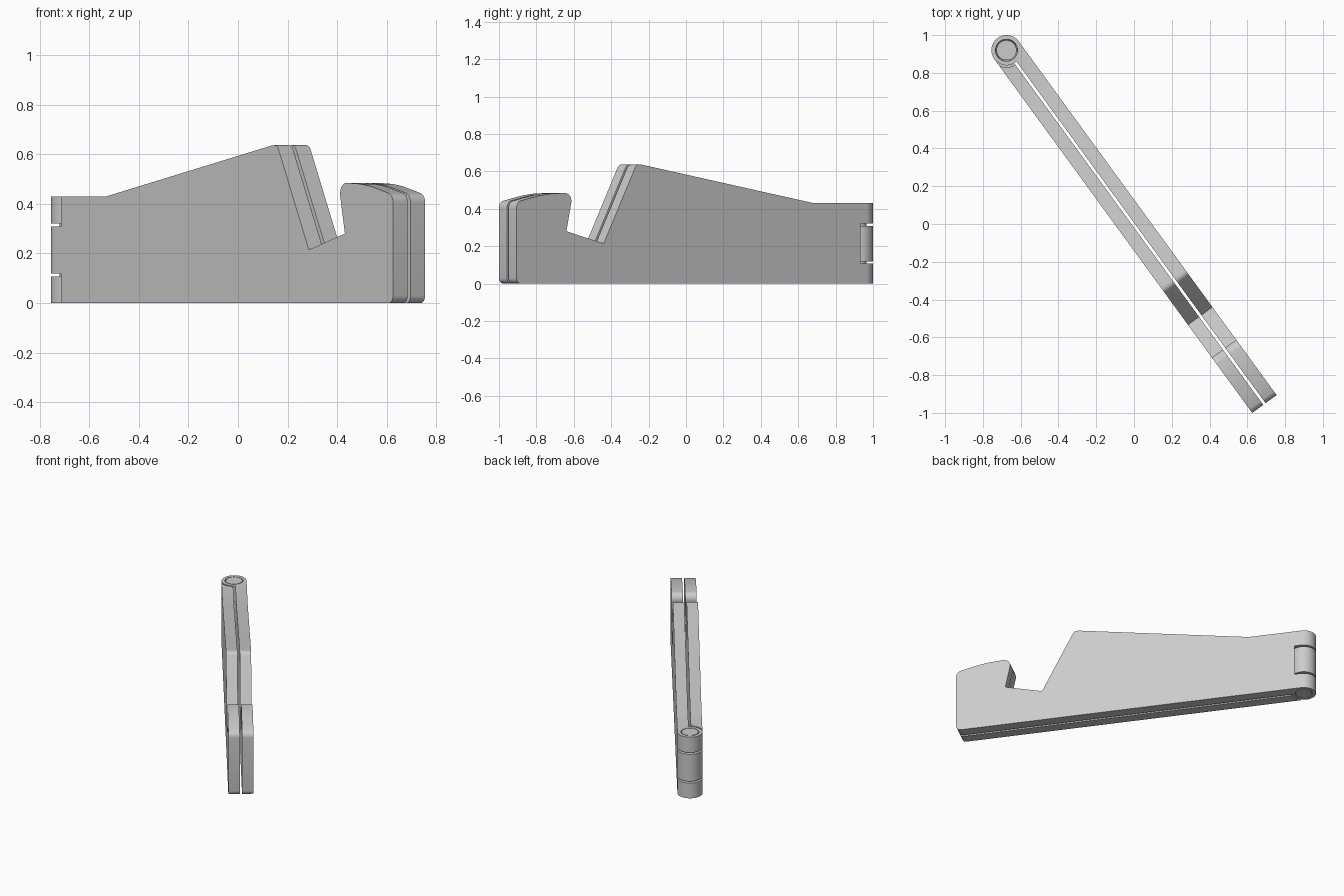
import bpy, bmesh, math
from mathutils import Matrix

if "Cube" in bpy.data.objects:
    bpy.data.objects.remove(bpy.data.objects["Cube"])

grey = bpy.data.materials.new("plain grey")
grey.diffuse_color = (0.6, 0.6, 0.6, 1)
grey.use_nodes = True
grey.node_tree.nodes["Principled BSDF"].inputs["Base Color"].default_value = grey.diffuse_color

# Local frame: u runs along the clip from the hinge axis, v across it, z up
PLACE = Matrix.Translation((-0.675, 0.92, 0)) @ Matrix.Rotation(math.atan2(-0.808, 0.589), 4, 'Z')
R, CLEAR, HALF_GAP = 0.08, 0.09, 0.0075
TOP = 0.43
LOW, HIGH = (0.107, 0.119), (0.309, 0.321)   # slits between the knuckles


def finish(name, bm):
    bmesh.ops.recalc_face_normals(bm, faces=bm.faces[:])
    me = bpy.data.meshes.new(name)
    bm.to_mesh(me)
    bm.free()
    ob = bpy.data.objects.new(name, me)
    bpy.context.collection.objects.link(ob)
    me.materials.append(grey)
    ob.matrix_world = PLACE
    return ob


def turned(name, rings, sides=64):
    """Solid of revolution about the hinge axis from (radius, z) rings."""
    bm = bmesh.new()
    loops = [[bm.verts.new((r * math.cos(2 * math.pi * i / sides),
                            r * math.sin(2 * math.pi * i / sides), z))
              for i in range(sides)] for r, z in rings]
    for a, b in zip(loops, loops[1:]):
        for i in range(sides):
            j = (i + 1) % sides
            bm.faces.new((a[i], a[j], b[j], b[i]))
    bm.faces.new(loops[0])
    bm.faces.new(loops[-1])
    return finish(name, bm)


def arc(cu, cz, r, a0, a1, n=6):
    return [(cu + r * math.cos(math.radians(a0 + (a1 - a0) * i / n)),
             cz + r * math.sin(math.radians(a0 + (a1 - a0) * i / n))) for i in range(n + 1)]


def boolean(ob, other, op):
    m = ob.modifiers.new(op.lower(), 'BOOLEAN')
    m.object, m.operation, m.solver = other, op, 'EXACT'
    bpy.context.view_layer.objects.active = ob
    bpy.ops.object.modifier_apply(modifier=m.name)
    bpy.data.objects.remove(other)


def smooth(ob):
    bpy.ops.object.select_all(action='DESELECT')
    ob.select_set(True)
    bpy.context.view_layer.objects.active = ob
    bpy.ops.object.shade_smooth_by_angle(angle=math.radians(30))


# Side profile: sloped back, V notch, hooked nose
profile = ([(0, 0)] + arc(2.288, 0.03, 0.03, -90, 0)
           + arc(2.278, 0.405, 0.04, 0, 68)
           + [(2.23, 0.457), (2.16, 0.472), (2.09, 0.481)]
           + arc(1.999, 0.441, 0.044, 90, 190, 8)
           + [(1.988, 0.28), (1.741, 0.215)]
           + arc(1.504, 0.603, 0.034, 28, 90)
           + [(1.488, 0.636), (0.35, TOP), (0, TOP)])


def arm(name, side, knuckles, gaps):
    bm = bmesh.new()
    inner = [bm.verts.new((u, side * HALF_GAP, z)) for u, z in profile]
    outer = [bm.verts.new((u, side * R, z)) for u, z in profile]
    bm.faces.new(inner)
    bm.faces.new(outer)
    for i in range(len(profile)):
        j = (i + 1) % len(profile)
        bm.faces.new((inner[i], inner[j], outer[j], outer[i]))
    ob = finish(name, bm)
    # Room for the other arm's knuckles
    for z0, z1 in gaps:
        boolean(ob, turned("clearance", [(CLEAR, z0), (CLEAR, z1)]), 'DIFFERENCE')
    # Own knuckles
    for z0, z1 in knuckles:
        boolean(ob, turned("knuckle", [(R, z0), (R, z1)]), 'UNION')
    # Pin bore, slightly waisted
    boolean(ob, turned("bore", [(0.058, -0.05), (0.058, 0.02), (0.05, 0.1),
                                (0.05, 0.33), (0.058, 0.41), (0.058, 0.5)]), 'DIFFERENCE')
    smooth(ob)


arm("right_arm", 1, [(0, LOW[0]), (HIGH[1], TOP)], [(LOW[0], HIGH[1])])
arm("left_arm", -1, [(LOW[1], HIGH[0])], [(-0.05, LOW[1]), (HIGH[0], 0.5)])

# Hinge pin
smooth(turned("hinge_pin", [(0.053, 0), (0.053, 0.02), (0.045, 0.1),
                            (0.045, 0.33), (0.053, 0.41), (0.053, TOP)]))
